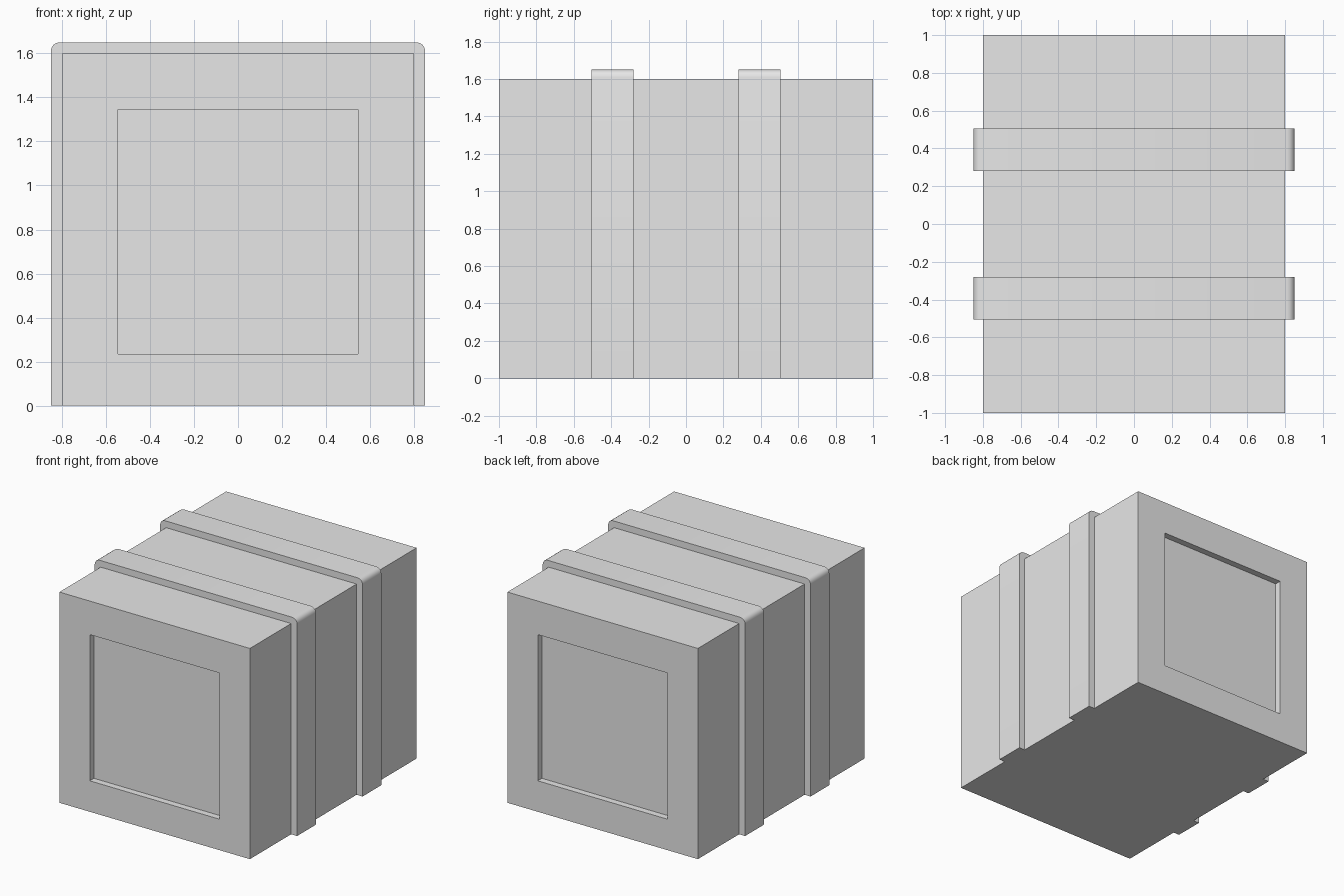
import bpy
import bmesh
from math import sin, cos, pi

cube = bpy.data.objects.get("Cube")
if cube:
    bpy.data.objects.remove(cube, do_unlink=True)

HALF_W, HALF_L, HEIGHT = 0.8, 1.0, 1.6

grey = bpy.data.materials.new("light_grey")
grey.use_nodes = True
colour = (0.8, 0.8, 0.8, 1)
grey.diffuse_color = colour
grey.node_tree.nodes["Principled BSDF"].inputs["Base Color"].default_value = colour


def finish(name, bm):
    bmesh.ops.recalc_face_normals(bm, faces=bm.faces)
    mesh = bpy.data.meshes.new(name)
    bm.to_mesh(mesh)
    bm.free()
    mesh.materials.append(grey)
    obj = bpy.data.objects.new(name, mesh)
    bpy.context.collection.objects.link(obj)
    return obj


# Crate body with a recessed panel in the front and back
bm = bmesh.new()
bmesh.ops.create_cube(bm, size=1)
for v in bm.verts:
    v.co = (v.co.x * 2 * HALF_W, v.co.y * 2 * HALF_L, (v.co.z + 0.5) * HEIGHT)
for face in [f for f in bm.faces if abs(f.normal.y) > 0.9]:
    side = 1 if face.normal.y > 0 else -1
    bmesh.ops.inset_region(bm, faces=[face], thickness=0.25)
    for v in face.verts:
        v.co.z = 1.345 if v.co.z > HEIGHT / 2 else 0.235
        v.co.x = 0.545 if v.co.x > 0 else -0.545
    # Push a copy of the panel inward, leaving straight walls
    moved = bmesh.ops.extrude_discrete_faces(bm, faces=[face])["faces"]
    for v in moved[0].verts:
        v.co.y -= side * 0.05
finish("crate_body", bm)


# Raised bands wrapping the sides and top, with rounded upper corners
def band(name, y_start, y_end):
    outer_x, top, radius, steps = 0.85, 1.65, 0.04, 4
    arc = [(outer_x - radius + radius * cos(a), top - radius + radius * sin(a))
           for a in (i * pi / 2 / steps for i in range(steps + 1))]
    half = [(outer_x, 0)] + arc
    outer = half + [(-x, z) for x, z in reversed(half)]
    inner_x, inner_z = HALF_W - 0.02, HEIGHT - 0.02
    inner = [(-inner_x, 0), (-inner_x, inner_z), (inner_x, inner_z), (inner_x, 0)]
    bm = bmesh.new()
    face = bm.faces.new([bm.verts.new((x, y_start, z)) for x, z in outer + inner])
    ext = bmesh.ops.extrude_face_region(bm, geom=[face])["geom"]
    for v in ext:
        if isinstance(v, bmesh.types.BMVert):
            v.co.y = y_end
    obj = finish(name, bm)
    bpy.ops.object.select_all(action="DESELECT")
    obj.select_set(True)
    bpy.context.view_layer.objects.active = obj
    bpy.ops.object.shade_smooth_by_angle(angle=pi / 6)


band("front_band", -0.505, -0.28)
band("back_band", 0.28, 0.505)
